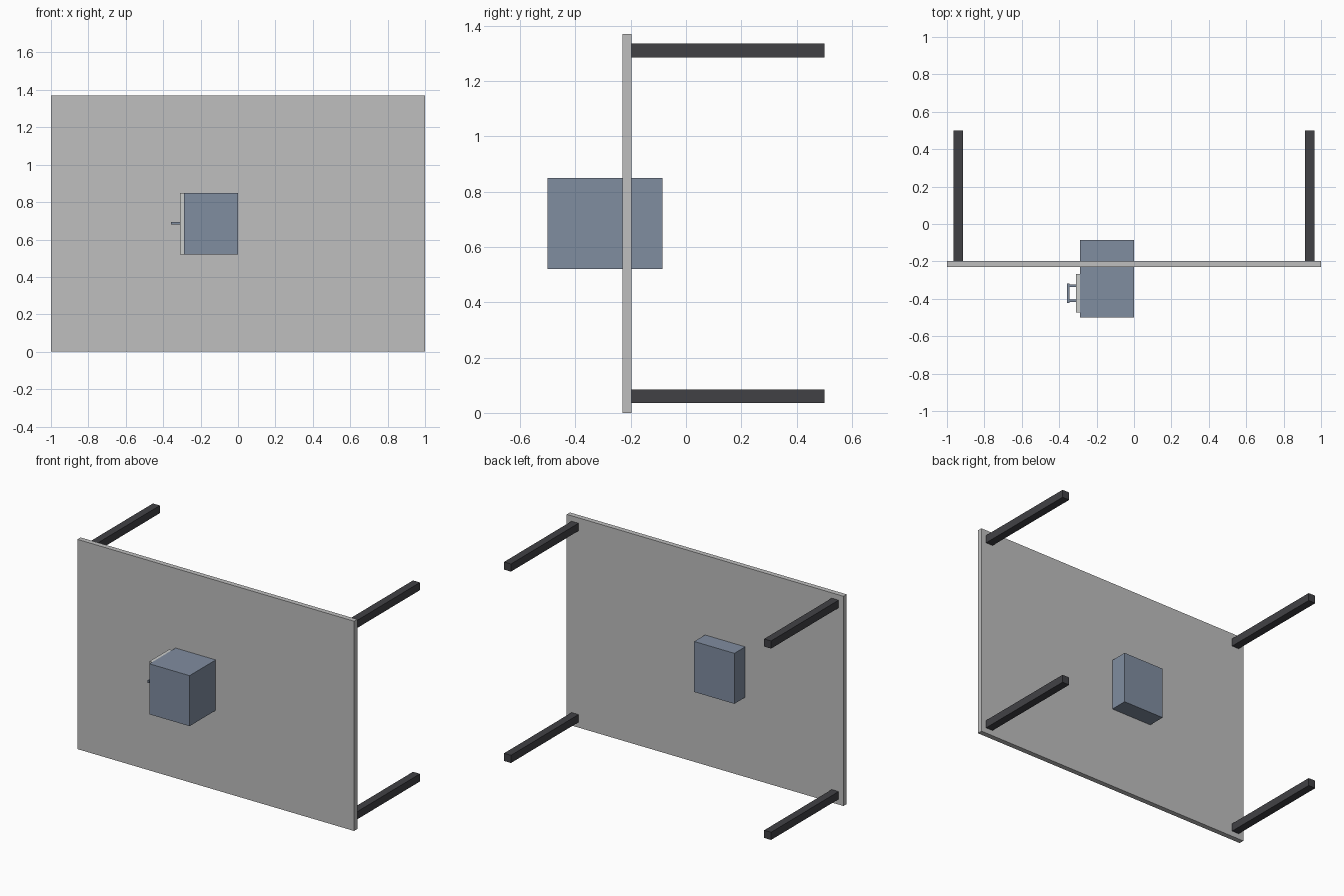
import bpy
from mathutils import Vector

cube = bpy.data.objects.get("Cube")
if cube:
    bpy.data.objects.remove(cube, do_unlink=True)


def material(name, rgb):
    mat = bpy.data.materials.new(name)
    mat.use_nodes = True
    color = (*rgb, 1.0)
    mat.diffuse_color = color
    mat.node_tree.nodes["Principled BSDF"].inputs["Base Color"].default_value = color
    return mat


def box(name, low, high, mat):
    """Axis-aligned box between two opposite corners."""
    low, high = Vector(low), Vector(high)
    bpy.ops.mesh.primitive_cube_add(size=1, location=(low + high) / 2)
    obj = bpy.context.object
    obj.name = name
    obj.scale = high - low
    bpy.ops.object.transform_apply(location=False, rotation=False, scale=True)
    obj.data.materials.append(mat)
    return obj


light_grey = material("light grey", (0.52, 0.52, 0.52))
pale_grey = material("pale grey", (0.60, 0.61, 0.60))
slate_blue = material("slate blue", (0.216, 0.266, 0.352))
charcoal = material("charcoal", (0.053, 0.053, 0.06))

# Table top standing on its long edge
HEIGHT = 1.37
box("table_top", (-1, -0.23, 0), (1, -0.197, HEIGHT), light_grey)

# Four legs pointing backwards
for side, x in (("right", -0.94), ("left", 0.94)):
    for level, z in (("lower", 0.06), ("upper", HEIGHT - 0.06)):
        box(f"leg_{level}_{side}", (x - 0.025, -0.197, z - 0.025),
            (x + 0.025, 0.5, z + 0.025), charcoal)

# Drawer cabinet passing through the top
box("cabinet", (-0.29, -0.5, 0.52), (0, -0.085, 0.85), slate_blue)
box("drawer_front", (-0.31, -0.472, 0.52), (-0.29, -0.268, 0.85), pale_grey)

# Drawer handle: two posts and a grip bar
HANDLE_Y = -0.37
for name, offset in (("front", -0.04), ("back", 0.04)):
    y = HANDLE_Y + offset
    box(f"handle_post_{name}", (-0.346, y - 0.006, 0.681),
        (-0.31, y + 0.006, 0.693), slate_blue)
box("handle_grip", (-0.358, HANDLE_Y - 0.053, 0.679),
    (-0.346, HANDLE_Y + 0.053, 0.695), slate_blue)
